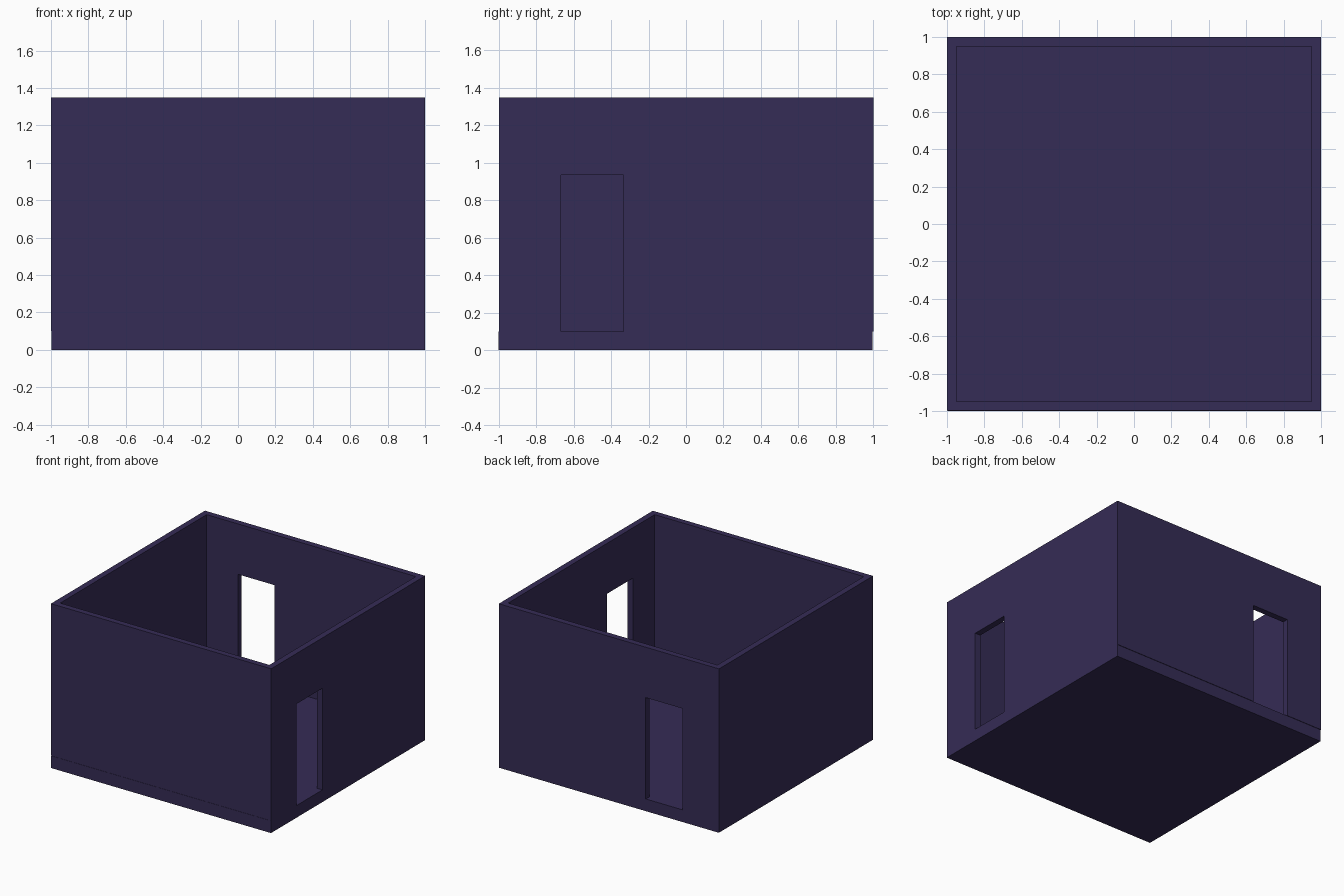
import bpy

if "Cube" in bpy.data.objects:
    bpy.data.objects.remove(bpy.data.objects["Cube"])

paint = bpy.data.materials.new("dark_violet")
paint.diffuse_color = (0.036, 0.025, 0.092, 1)
paint.use_nodes = True
paint.node_tree.nodes["Principled BSDF"].inputs["Base Color"].default_value = paint.diffuse_color


def box(name, lo, hi):
    """Box spanning two opposite corners."""
    bpy.ops.mesh.primitive_cube_add(
        size=1, location=[(a + b) / 2 for a, b in zip(lo, hi)])
    ob = bpy.context.object
    ob.name = name
    ob.scale = [b - a for a, b in zip(lo, hi)]
    bpy.ops.object.transform_apply(location=True, rotation=False, scale=True)
    return ob


def cut(target, lo, hi):
    """Subtract a box from the target and discard the cutter."""
    cutter = box("cutter", lo, hi)
    cutter.hide_render = True
    mod = target.modifiers.new("cut", 'BOOLEAN')
    mod.operation = 'DIFFERENCE'
    mod.solver = 'EXACT'
    mod.object = cutter
    bpy.context.view_layer.objects.active = target
    bpy.ops.object.modifier_apply(modifier=mod.name)
    bpy.data.objects.remove(cutter)


FLOOR, TOP, DOOR = 0.10, 1.348, 0.934   # heights
IN = 0.95                               # inner face of the walls

# Floor slab, a hair short on the left and back sides
floor = box("floor", (-0.996, -1, 0), (1, 0.996, FLOOR))

# Walls: hollow shell open at top and bottom
walls = box("walls", (-1, -0.998, FLOOR), (1, 1, TOP))
cut(walls, (-IN, -IN, -0.5), (IN, IN, 2))

# Doorways in the right and back walls
cut(walls, (0.8, -0.667, -0.2), (1.2, -0.333, DOOR))
cut(walls, (-0.667, 0.8, -0.2), (-0.333, 1.2, DOOR))

for ob in (floor, walls):
    ob.data.materials.clear()
    ob.data.materials.append(paint)
